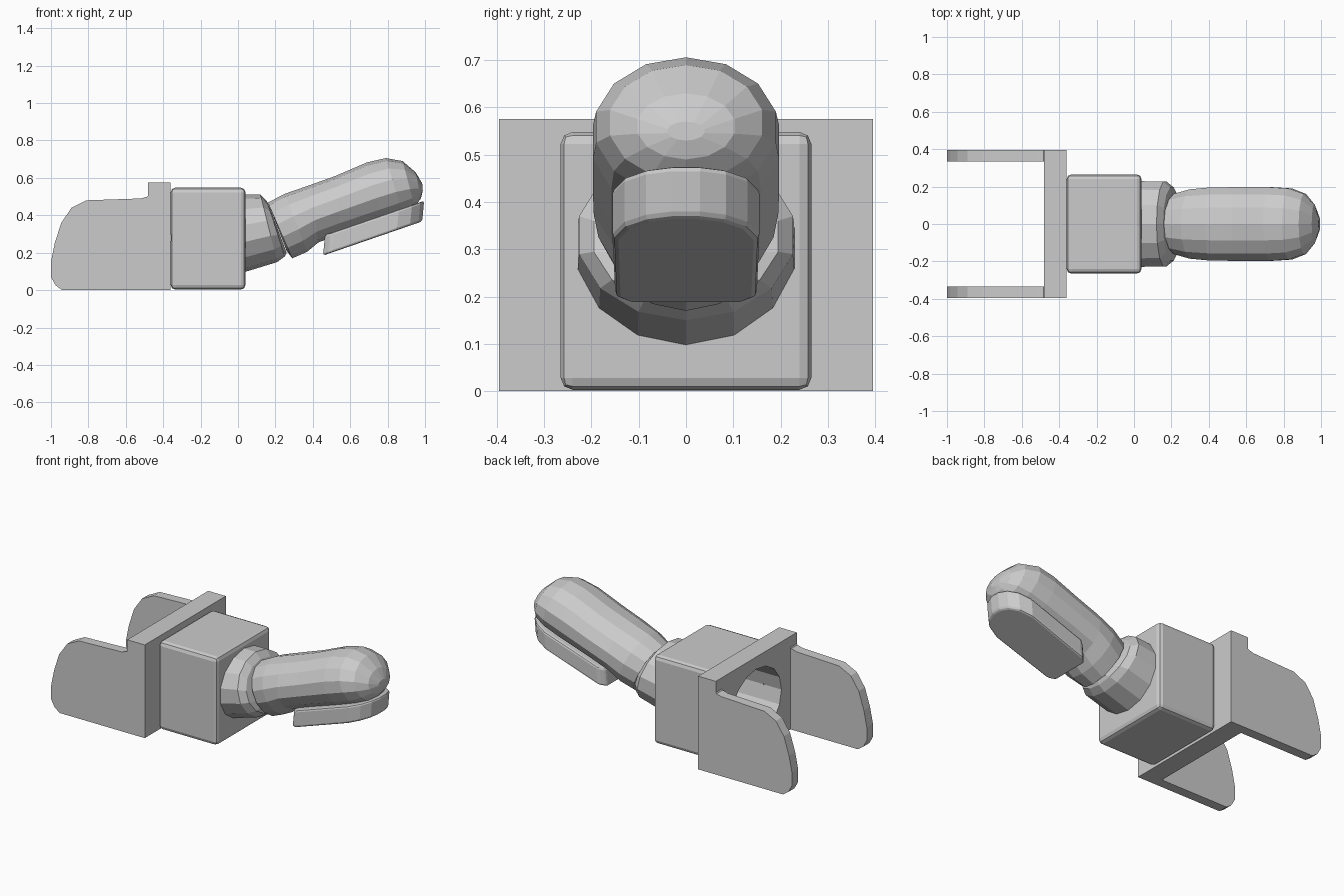
import bpy, bmesh, math
from mathutils import Vector

if "Cube" in bpy.data.objects:
    bpy.data.objects.remove(bpy.data.objects["Cube"])


def finish(name, bm, bevel=0.0):
    bmesh.ops.recalc_face_normals(bm, faces=bm.faces)
    me = bpy.data.meshes.new(name)
    bm.to_mesh(me)
    bm.free()
    ob = bpy.data.objects.new(name, me)
    bpy.context.collection.objects.link(ob)
    if bevel:
        m = ob.modifiers.new("bevel", 'BEVEL')
        m.width, m.segments = bevel, 2
    return ob


def prism(name, pts, offset, bevel=0.0):
    """Extrude a flat outline of 3D points by an offset vector."""
    bm = bmesh.new()
    a = [bm.verts.new(p) for p in pts]
    b = [bm.verts.new(Vector(p) + Vector(offset)) for p in pts]
    bm.faces.new(a)
    bm.faces.new(b[::-1])
    for i in range(len(a)):
        j = (i + 1) % len(a)
        bm.faces.new((a[i], a[j], b[j], b[i]))
    return finish(name, bm, bevel)


def box(name, x0, x1, y, z0, z1, bevel=0.0):
    return prism(name, [(x0, -y, z0), (x0, y, z0), (x0, y, z1), (x0, -y, z1)],
                 (x1 - x0, 0, 0), bevel)


def loft(name, rings, n):
    """Skin ellipses given as (top x, top z, bottom x, bottom z, half width)."""
    bm = bmesh.new()
    rows = []
    for tx, tz, bx, bz, w in rings:
        row = []
        for i in range(n):
            a = 2 * math.pi * i / n
            c = math.cos(a)
            row.append(bm.verts.new(((tx + bx) / 2 + c * (tx - bx) / 2,
                                     w * math.sin(a),
                                     (tz + bz) / 2 + c * (tz - bz) / 2)))
        rows.append(row)
    for r, s in zip(rows, rows[1:]):
        for i in range(n):
            j = (i + 1) % n
            bm.faces.new((r[i], r[j], s[j], s[i]))
    bm.faces.new(rows[0])
    bm.faces.new(rows[-1])
    return finish(name, bm)


# Side cheeks
cheek = [(-1, 0.07), (-0.975, 0.025), (-0.94, 0), (-0.47, 0), (-0.47, 0.52),
         (-0.485, 0.50), (-0.52, 0.49), (-0.81, 0.48), (-0.89, 0.44),
         (-0.945, 0.36), (-0.98, 0.25), (-1, 0.15)]
for side, y in (("right", -0.395), ("left", 0.335)):
    prism("cheek_" + side, [(x, y, z) for x, z in cheek], (0, 0.06, 0))

# Cross plate and block with a round socket bored into them from behind
plate = box("cross_plate", -0.48, -0.36, 0.395, 0, 0.575)
block = box("block", -0.36, 0.04, 0.265, 0.003, 0.548)
m = block.modifiers.new("bevel", 'BEVEL')
m.width, m.segments = 0.025, 2
cutter = loft("socket_cutter", [(-0.6, 0.5, -0.6, 0.06, 0.245),
                                (-0.01, 0.5, -0.01, 0.06, 0.245)], 16)
cutter.hide_render = True
cutter.hide_viewport = True
for ob in (plate, block):
    m = ob.modifiers.new("socket", 'BOOLEAN')
    m.operation, m.object, m.solver = 'DIFFERENCE', cutter, 'EXACT'

# Tilted neck
loft("neck", [(0.03, 0.51, 0.03, 0.095, 0.235), (0.12, 0.51, 0.21, 0.15, 0.232),
              (0.155, 0.475, 0.25, 0.18, 0.20), (0.17, 0.44, 0.26, 0.20, 0.15)], 14)

# Rounded handle
loft("handle", [(0.175, 0.43, 0.26, 0.21, 0.13), (0.16, 0.468, 0.29, 0.17, 0.165),
                (0.25, 0.515, 0.37, 0.205, 0.19), (0.38, 0.56, 0.43, 0.255, 0.2),
                (0.52, 0.61, 0.55, 0.30, 0.202), (0.69, 0.683, 0.77, 0.37, 0.202),
                (0.79, 0.706, 0.88, 0.41, 0.195), (0.88, 0.69, 0.945, 0.445, 0.165),
                (0.95, 0.63, 0.978, 0.49, 0.105), (0.985, 0.57, 0.988, 0.53, 0.04)], 14)

# Pad under the handle, sloping with it
plan = [(0.455, 0.12), (0.49, 0.15), (0.85, 0.155), (0.92, 0.13), (0.965, 0.085), (0.985, 0.03)]
outline = plan + [(x, -y) for x, y in reversed(plan)]
slope = math.tan(math.radians(19))
prism("pad", [(x, y, 0.185 + (x - 0.455) * slope) for x, y in outline],
      (0.01, 0, 0.11), 0.012)
